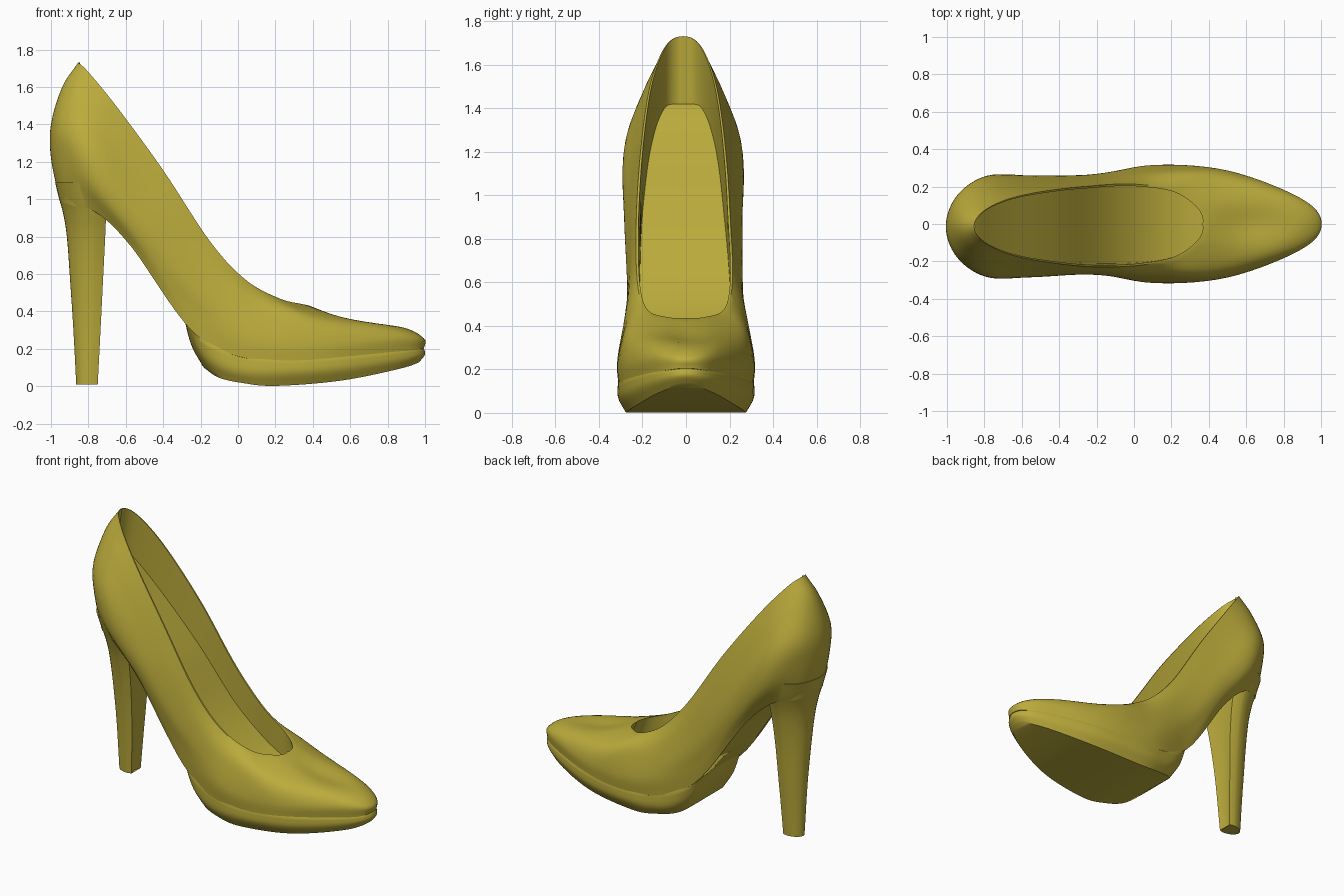
import bpy, bmesh, math
from mathutils import Vector

cube = bpy.data.objects.get("Cube")
if cube:
    bpy.data.objects.remove(cube, do_unlink=True)

gold = bpy.data.materials.new("olive gold")
gold.use_nodes = True
COLOUR = (0.5, 0.41, 0.045, 1)
gold.diffuse_color = COLOUR
gold.node_tree.nodes["Principled BSDF"].inputs["Base Color"].default_value = COLOUR


def spline(p0, p1, p2, p3, t):
    """Catmull-Rom point between p1 and p2."""
    return 0.5 * (2 * p1 + (p2 - p0) * t + (2 * p0 - 5 * p1 + 4 * p2 - p3) * t * t
                  + (3 * p1 - p0 - 3 * p2 + p3) * t ** 3)


def smooth(points, steps, first, last):
    pts = [first] + points + [last]
    out = [spline(*pts[i:i + 4], s / steps) for i in range(len(points) - 1) for s in range(steps)]
    return out + [points[-1]]


def flip(p):
    return Vector((p.x, -p.y, p.z))


def lean(p):
    """The upper part leans slightly to one side."""
    return Vector((p.x, p.y - .013 * min(1, max(0, p.z - .4) * 2), p.z))


def outline(points, steps=7):
    """Smooth half outline, running from the back centre to the toe centre."""
    pts = [Vector(p) for p in points]
    return smooth(pts, steps, flip(pts[1]), flip(pts[-2]))


def blend(rings, steps):
    """Smooth extra outlines between the given ones."""
    columns = [smooth(list(c), steps, 2 * c[0] - c[1], 2 * c[-1] - c[-2]) for c in zip(*rings)]
    return [list(r) for r in zip(*columns)]


def tuck(ring, amount, lift):
    return [Vector((p.x * amount, p.y * amount, p.z + lift)) for p in ring]


def loft(name, rings, sharp=40):
    """Mirror half outlines into closed loops, bridge them and cap both ends."""
    bm = bmesh.new()
    loops = []
    for ring in rings:
        full = ring + [flip(p) for p in ring[-2:0:-1]]
        loops.append([bm.verts.new(lean(p)) for p in full])
    n = len(loops[0])
    for a, b in zip(loops, loops[1:]):
        for i in range(n):
            j = (i + 1) % n
            bm.faces.new((a[i], a[j], b[j], b[i]))
    for loop in (loops[0], loops[-1]):
        for i in range(n // 2):
            quad = [loop[i], loop[i + 1], loop[-i - 1], loop[-i % n]]
            bm.faces.new(list(dict.fromkeys(quad)))
    bmesh.ops.recalc_face_normals(bm, faces=bm.faces)
    mesh = bpy.data.meshes.new(name)
    bm.to_mesh(mesh)
    bm.free()
    mesh.materials.append(gold)
    obj = bpy.data.objects.new(name, mesh)
    bpy.context.collection.objects.link(obj)
    bpy.ops.object.select_all(action="DESELECT")
    obj.select_set(True)
    bpy.context.view_layer.objects.active = obj
    bpy.ops.object.shade_smooth_by_angle(angle=math.radians(sharp))


# Upper: outlines from the insole up to the rim, then down the outside to the seam
insole = outline([(-.88, 0, 1.41), (-.85, .085, 1.4), (-.7, .15, 1.21), (-.42, .19, .88),
                  (-.17, .208, .55), (.04, .205, .37), (.23, .17, .29), (.4, .09, .27), (.44, 0, .27)])
rim = outline([(-.855, 0, 1.73), (-.8, .085, 1.68), (-.645, .155, 1.49), (-.4, .2, 1.155),
               (-.15, .22, .775), (.04, .215, .57), (.22, .18, .47), (.34, .09, .44), (.37, 0, .435)])
shoulder = outline([(-.94, 0, 1.6), (-.88, .12, 1.57), (-.73, .208, 1.4), (-.46, .237, 1.04),
                    (-.19, .25, .67), (.06, .265, .47), (.32, .25, .4), (.53, .12, .375), (.6, 0, .352)])
side = outline([(-1, 0, 1.4), (-.94, .165, 1.38), (-.78, .265, 1.25), (-.52, .27, .91),
                (-.24, .267, .53), (.08, .295, .36), (.42, .28, .32), (.74, .15, .325), (.88, 0, .315)])
bulge = outline([(-1, 0, 1.22), (-.94, .155, 1.2), (-.78, .262, 1.08), (-.54, .26, .8),
                 (-.25, .255, .41), (.1, .315, .24), (.5, .285, .23), (.88, .14, .265), (.995, 0, .255)])
seam = outline([(-.955, 0, 1), (-.905, .13, .97), (-.76, .195, .93), (-.57, .215, .745),
                (-.23, .245, .28), (.1, .308, .14), (.5, .281, .147), (.9, .126, .187), (.995, 0, .205)])
lip = [Vector((p.x, p.y * .95, p.z)) for p in rim]
lip[0].x += .01
lip[-1].x -= .01
loft("shoe_upper", [insole, lip] + blend([rim, shoulder, side, bulge, seam], 5)
     + [tuck(seam, .98, -.003)])

# Platform sole under the ball of the foot, its top edge let into the upper
top = outline([(-.29, 0, .37), (-.275, .17, .35), (-.2, .245, .255), (-.05, .285, .18),
               (.2, .313, .137), (.55, .272, .15), (.9, .13, .185), (.995, 0, .2)])
middle = outline([(-.25, 0, .22), (-.225, .17, .2), (-.16, .24, .14), (-.02, .287, .085),
                  (.2, .312, .07), (.55, .27, .09), (.9, .13, .145), (1, 0, .17)])
tread = outline([(-.19, 0, .11), (-.17, .14, .09), (-.1, .22, .045), (.02, .26, .018),
                 (.2, .275, .002), (.55, .235, .03), (.87, .12, .095), (.97, 0, .13)])
loft("platform_sole", [tuck(top, .95, .035)] + blend([top, middle, tread], 4))


# Heel: D-shaped levels with a rounded back and a slightly hollow breast
def heel_level(z, back, front, half):
    depth = .75 * (front - back)
    arc = [math.pi / 2 * i / 10 for i in range(11)]
    ring = [Vector((back + depth * (1 - math.cos(a)), half * math.sin(a), z)) for a in arc]
    return ring + [Vector((front, half * .88, z)), Vector((front - .015, 0, z))]


levels = [heel_level(*v) for v in [(.01, -.865, -.75, .055), (.3, -.88, -.735, .075),
                                   (.6, -.9, -.72, .105), (.8, -.915, -.71, .14),
                                   (.92, -.934, -.705, .175), (1, -.956, -.7, .205),
                                   (1.09, -.978, -.7, .235)]]
loft("heel", blend(levels, 4))
